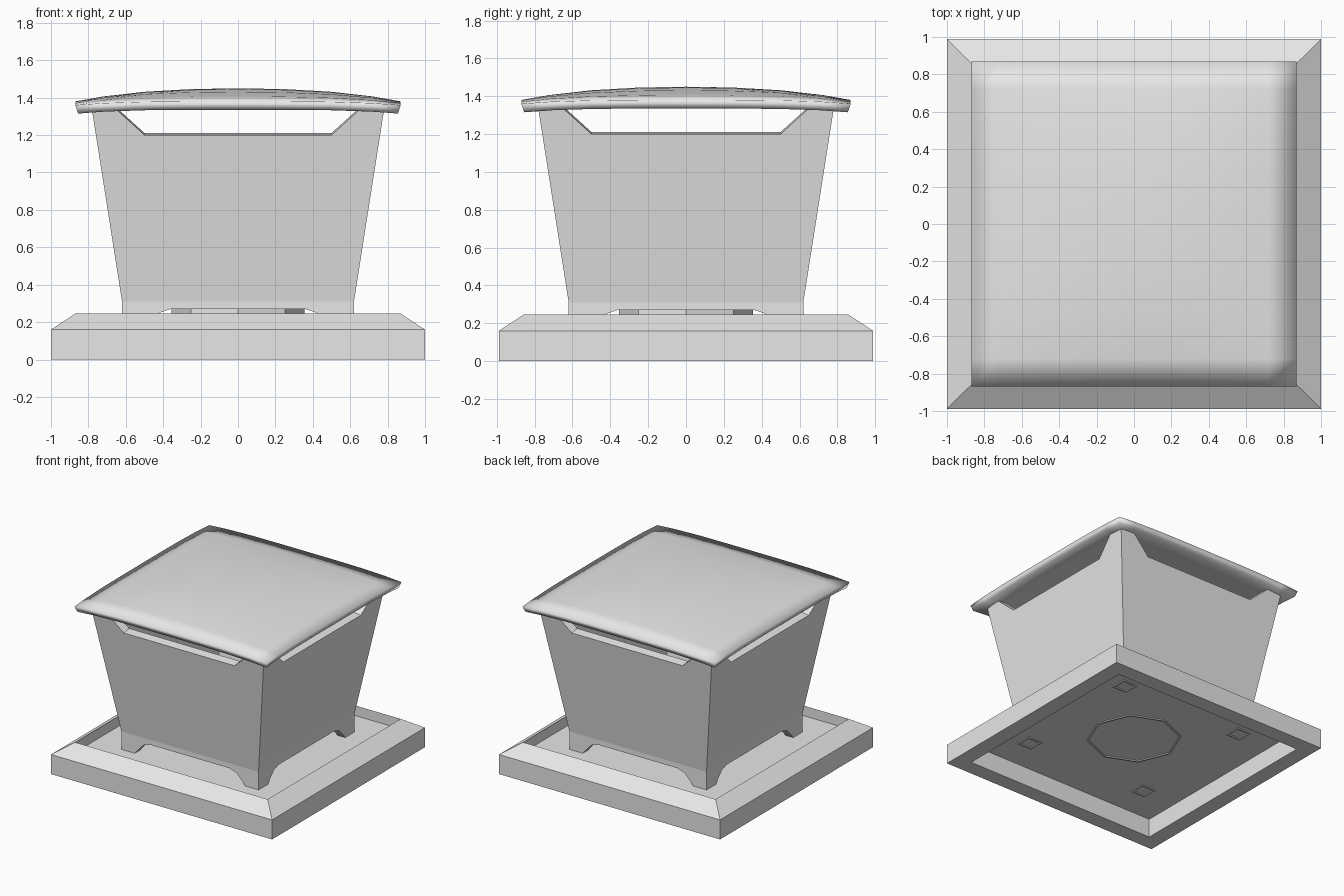
import bpy, bmesh, math
from mathutils import Vector, Matrix

cube = bpy.data.objects.get("Cube")
if cube:
    bpy.data.objects.remove(cube, do_unlink=True)

GREY = (0.8, 0.8, 0.8, 1)
metal = bpy.data.materials.new("light_grey_metal")
metal.use_nodes = True
metal.diffuse_color = GREY
metal.node_tree.nodes["Principled BSDF"].inputs["Base Color"].default_value = GREY


def finish(bm, name, merge=True):
    """Turn a bmesh into a named object with clean normals."""
    if merge:
        bmesh.ops.remove_doubles(bm, verts=bm.verts, dist=0.0005)
    bmesh.ops.recalc_face_normals(bm, faces=bm.faces)
    mesh = bpy.data.meshes.new(name)
    bm.to_mesh(mesh)
    bm.free()
    mesh.materials.append(metal)
    obj = bpy.data.objects.new(name, mesh)
    bpy.context.collection.objects.link(obj)
    return obj


def ring_solid(name, profile, sides, centre=(0, 0), turn=0.0, stretch=1.0):
    """Sweep a closed (half width, z) profile round a regular polygon."""
    bm = bmesh.new()
    scale = math.sqrt(2) if sides == 4 else 1
    loops = []
    for i in range(sides):
        a = turn + math.tau * i / sides
        loops.append([bm.verts.new((centre[0] + r * scale * math.cos(a),
                                    centre[1] + r * scale * math.sin(a) * stretch, z))
                      for r, z in profile])
    n = len(profile)
    for i in range(sides):
        a, b = loops[i], loops[(i + 1) % sides]
        for j in range(n):
            k = (j + 1) % n
            bm.faces.new((a[j], b[j], b[k], a[k]))
    return finish(bm, name)


# Base: bevelled frame round a thin sunken floor
ring_solid("base_frame", [(1, 0), (1, 0.16), (0.87, 0.245), (0.87, 0)],
           4, turn=math.pi / 4, stretch=0.988)
bm = bmesh.new()
bmesh.ops.create_cube(bm, size=1, matrix=Matrix.Translation((0, 0, 0.158))
                      @ Matrix.Diagonal((1.74, 1.72, 0.01, 1)))
finish(bm, "base_floor")

# Octagonal duct above the floor, with its seam below
bm = bmesh.new()
bmesh.ops.create_cone(bm, cap_ends=True, segments=8, radius1=0.355, radius2=0.355,
                      depth=0.11, matrix=Matrix.Translation((0, 0, 0.215)))
finish(bm, "duct_collar")
ring_solid("duct_seam", [(0.355, 0.155), (0.355, 0.145), (0.34, 0.145), (0.34, 0.155)], 8)

# Square seams beneath the four feet
for sx in (-1, 1):
    for sy in (-1, 1):
        ring_solid("foot_seam", [(0.065, 0.155), (0.065, 0.145), (0.052, 0.145), (0.052, 0.155)],
                   4, centre=(sx * 0.555, sy * 0.555), turn=math.pi / 4)


# Hood: four flared walls with arched feet and a vent slot under the lid
def half_width(z):
    return 0.62 + 0.16 * max(0, z - 0.31) / 1.02


right_edge = [(0.5, 0.163), (0.46, 0.21), (0.42, 0.25), (0.36, 0.27)]
lower = [(half_width(0.16), 0.163)] + right_edge
lower += [(-x, z) for x, z in reversed(lower)]
band = [(-0.62, 0.31), (0.62, 0.31)]
top_z = 1.345
upper = [(-0.62, 0.31), (0.62, 0.31), (half_width(top_z), top_z), (0.66, top_z),
         (0.5, 1.2), (-0.5, 1.2), (-0.66, top_z), (-half_width(top_z), top_z)]
bm = bmesh.new()
for q in range(4):
    spin = Matrix.Rotation(q * math.pi / 2, 3, 'Z')
    for outline in (lower + band, upper):
        bm.faces.new([bm.verts.new(spin @ Vector((x, -half_width(z), z)))
                      for x, z in outline])
hood = finish(bm, "hood")
shell = hood.modifiers.new("thickness", 'SOLIDIFY')
shell.thickness = 0.07
shell.offset = -1
shell.use_even_offset = True


# Lid: shallow domed sheet with an inward-sloping edge
def dome(x, y):
    a, b = abs(x / 0.87), abs(y / 0.87)
    return 1.36 + 0.02 * (2 - a**4 - b**4) + 0.05 * (1 - a * a) * (1 - b * b)


stops = [-0.87, -0.72, -0.5, -0.25, 0, 0.25, 0.5, 0.72, 0.87]
n = len(stops)
bm = bmesh.new()
top = [[bm.verts.new((x, y, dome(x, y))) for y in stops] for x in stops]
low = [[bm.verts.new((x * 0.983, y * 0.983, dome(x, y) - 0.045)) for y in stops] for x in stops]
for sheet in (top, low):
    for i in range(n - 1):
        for j in range(n - 1):
            bm.faces.new((sheet[i][j], sheet[i + 1][j], sheet[i + 1][j + 1], sheet[i][j + 1]))
for i in range(n - 1):
    for e in (0, n - 1):
        bm.faces.new((top[i][e], top[i + 1][e], low[i + 1][e], low[i][e]))
        bm.faces.new((top[e][i], top[e][i + 1], low[e][i + 1], low[e][i]))
lid = finish(bm, "lid")
for face in lid.data.polygons:
    face.use_smooth = True
